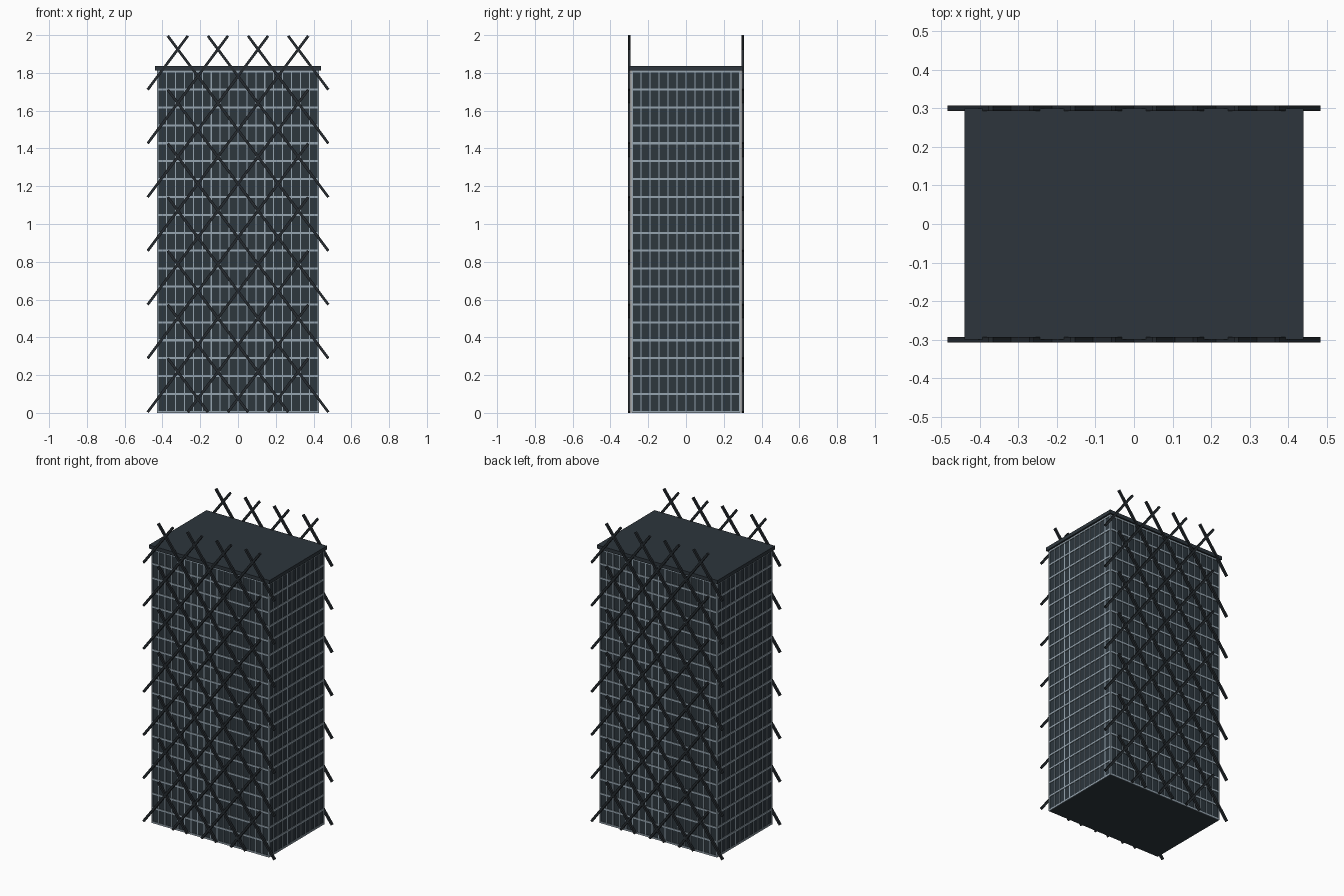
import bpy, bmesh, math
from mathutils import Matrix, Vector

cube = bpy.data.objects.get("Cube")
if cube:
    bpy.data.objects.remove(cube, do_unlink=True)


def material(name, rgb):
    m = bpy.data.materials.new(name)
    m.use_nodes = True
    m.diffuse_color = (*rgb, 1)
    m.node_tree.nodes["Principled BSDF"].inputs["Base Color"].default_value = (*rgb, 1)
    return m


GLASS = material("dark_slate_glass", (0.026, 0.038, 0.048))
FRAME = material("pale_grey_frame", (0.305, 0.376, 0.434))
ROOF = material("slate_roof", (0.026, 0.036, 0.045))
STEEL = material("dark_steel", (0.018, 0.023, 0.028))


def box(bm, centre, size, tilt=0):
    """Add a box, tilted about the y axis."""
    mat = (Matrix.Translation(Vector(centre)) @ Matrix.Rotation(tilt, 4, "Y")
           @ Matrix.Diagonal((*size, 1)))
    bmesh.ops.create_cube(bm, size=1, matrix=mat)


def finish(bm, name, mat):
    mesh = bpy.data.meshes.new(name)
    bm.to_mesh(mesh)
    bm.free()
    mesh.materials.append(mat)
    obj = bpy.data.objects.new(name, mesh)
    bpy.context.collection.objects.link(obj)
    return obj


# Overall sizes
HX, HY = 0.425, 0.285          # half width and half depth of the glass block
TOP = 1.812                    # underside of the roof slab
FLOORS, BAYS_X, BAYS_Y = 19, 18, 12
PROUD = 0.004                  # how far the frame stands off the glass

# Glass block
bm = bmesh.new()
box(bm, (0, 0, TOP / 2), (2 * HX, 2 * HY, TOP))
finish(bm, "glass_block", GLASS)

# Roof slab
bm = bmesh.new()
box(bm, (0, 0, TOP + 0.012), (0.88, 0.6, 0.024))
finish(bm, "roof_slab", ROOF)

# Floor bands round all four sides
bm = bmesh.new()
BAND = 0.011
for k in range(FLOORS + 1):
    z = BAND / 2 + k * (TOP - BAND) / FLOORS
    for s in (-1, 1):
        box(bm, (0, s * (HY + PROUD / 2), z), (2 * (HX + PROUD), PROUD, BAND))
        box(bm, (s * (HX + PROUD / 2), 0, z), (PROUD, 2 * HY, BAND))
finish(bm, "floor_bands", FRAME)

# Window mullions
bm = bmesh.new()
W, D = 0.006, 0.003
for s in (-1, 1):
    for i in range(1, BAYS_X):
        x = -HX + i * 2 * HX / BAYS_X
        box(bm, (x, s * (HY + D / 2), TOP / 2), (W, D, TOP))
    for i in range(1, BAYS_Y):
        y = -HY + i * 2 * HY / BAYS_Y
        box(bm, (s * (HX + D / 2), y, TOP / 2), (D, W, TOP))
finish(bm, "window_mullions", FRAME)

# Corner posts
bm = bmesh.new()
for sx in (-1, 1):
    for sy in (-1, 1):
        box(bm, (sx * HX, sy * HY, TOP / 2), (0.008, 0.008, TOP))
finish(bm, "corner_posts", FRAME)

# Diagonal lattice in front of the front and back walls
COLS, ROWS, BAR = 4, 7, 0.014
pitch = 2 * HX / COLS
rise = (2 - 0.6 * BAR) / ROWS
length = math.hypot(pitch, rise)
angle = math.atan2(pitch, rise)
for side, name in ((-1, "front_lattice"), (1, "back_lattice")):
    bm = bmesh.new()
    for row in range(ROWS):
        z = 0.3 * BAR + (row + 0.5) * rise
        for col in range(COLS):
            x = -HX + (col + 0.5) * pitch - pitch / 4
            for lean in (1, -1):
                box(bm, (lean * x, side * 0.3, z), (BAR, BAR, length), lean * angle)
    finish(bm, name, STEEL)
